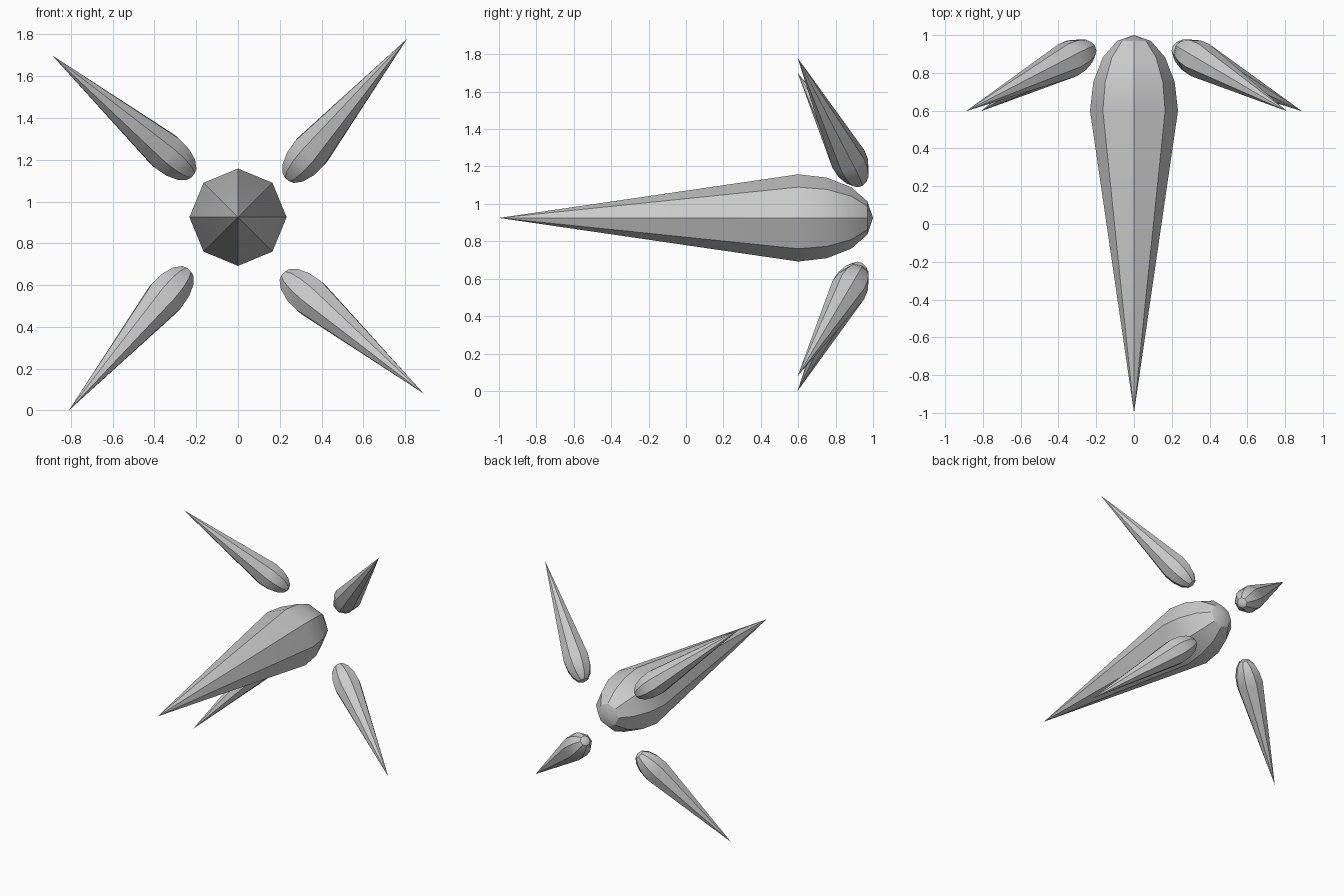
import bpy
import bmesh
import math
from mathutils import Matrix, Vector

SIDES = 8

cube = bpy.data.objects.get("Cube")
if cube:
    bpy.data.objects.remove(cube, do_unlink=True)

# Single grey material
grey = bpy.data.materials.new("plain grey")
grey.use_nodes = True
colour = (0.6, 0.6, 0.6, 1.0)
grey.diffuse_color = colour
grey.node_tree.nodes["Principled BSDF"].inputs["Base Color"].default_value = colour


def make_spike(name, radius, length, matrix):
    """Eight-sided teardrop: long point along -y, rounded end along +y."""
    dome = length * 0.2
    bm = bmesh.new()
    tip = bm.verts.new((0, dome - length, 0))
    pole = bm.verts.new((0, dome, 0))
    rings = []
    for i in range(4):
        lat = i * math.pi / 8
        r, y = radius * math.cos(lat), dome * math.sin(lat)
        rings.append([bm.verts.new((r * math.cos(a), y, r * math.sin(a)))
                      for a in (k * math.tau / SIDES for k in range(SIDES))])
    for k in range(SIDES):
        n = (k + 1) % SIDES
        bm.faces.new((tip, rings[0][k], rings[0][n]))
        bm.faces.new((pole, rings[-1][n], rings[-1][k]))
        for low, high in zip(rings, rings[1:]):
            bm.faces.new((low[k], high[k], high[n], low[n]))
    bmesh.ops.recalc_face_normals(bm, faces=bm.faces)
    mesh = bpy.data.meshes.new(name)
    bm.to_mesh(mesh)
    bm.free()
    mesh.materials.append(grey)
    obj = bpy.data.objects.new(name, mesh)
    bpy.context.collection.objects.link(obj)
    obj.matrix_world = matrix
    bpy.ops.object.select_all(action='DESELECT')
    obj.select_set(True)
    bpy.context.view_layer.objects.active = obj
    bpy.ops.object.shade_smooth_by_angle(angle=math.radians(30))


# Long central spike pointing forward
make_spike("body", 0.233, 2.0, Matrix.Translation((0, 0.6, 0.925)))

# Four smaller spikes, a quarter turn apart around the body
centre = Vector((0, 0, 0.89))
hub = Vector((0.35, 0.868, 0.35))
point = Vector((0.81, 0.597, 0.89))
aim = point - hub
local = Matrix.Translation(hub) @ aim.to_track_quat('-Y', 'Z').to_matrix().to_4x4()
names = ("upper_left_spike", "lower_left_spike", "lower_right_spike", "upper_right_spike")
for i, name in enumerate(names):
    turn = Matrix.Rotation(i * math.pi / 2, 4, 'Y')
    make_spike(name, 0.098, aim.length / 0.8, Matrix.Translation(centre) @ turn @ local)
